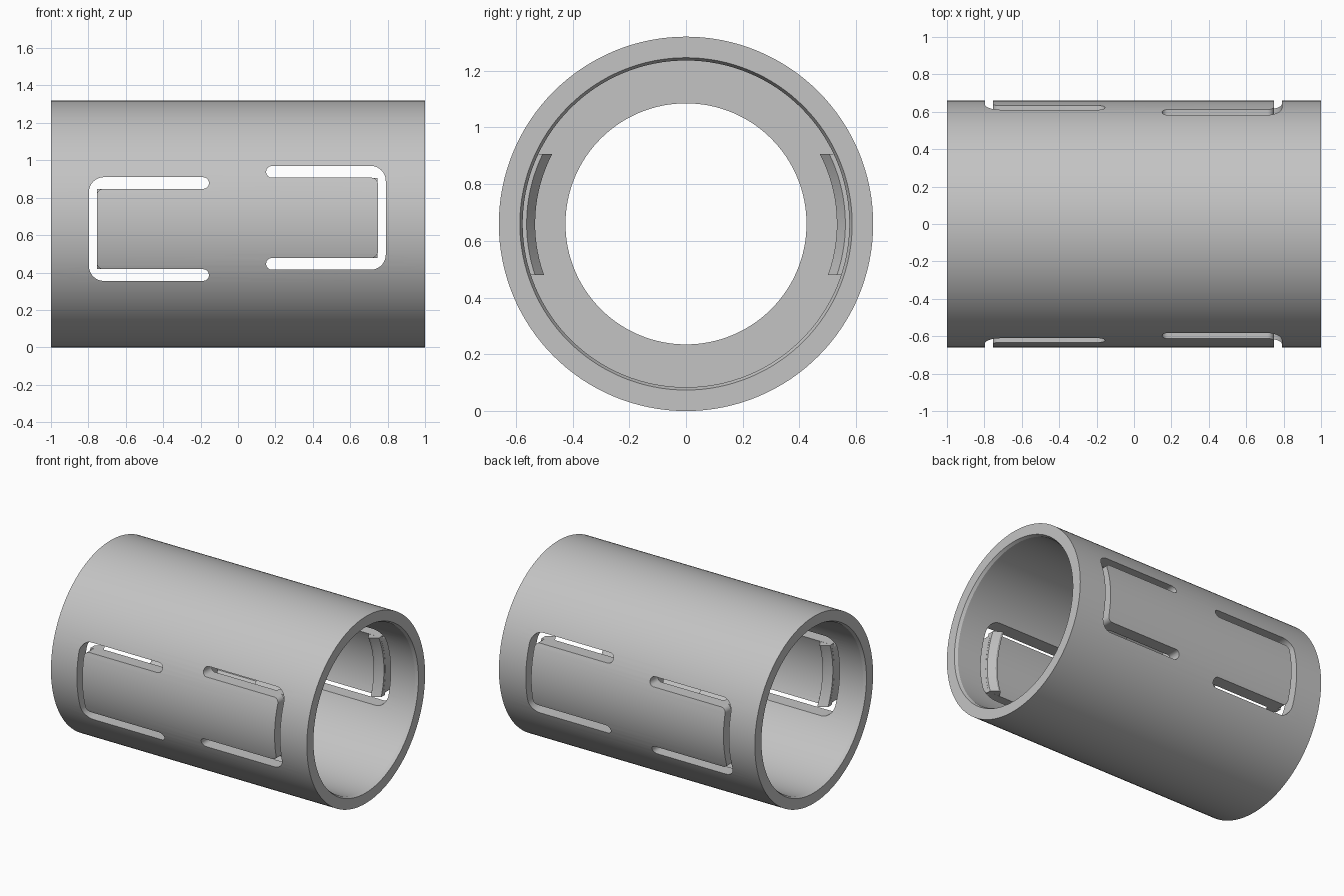
import bpy, bmesh
from math import cos, sin, pi, radians, sqrt

if "Cube" in bpy.data.objects:
    bpy.data.objects.remove(bpy.data.objects["Cube"])

R = 0.66          # outer radius, also the height of the axis
BORE = 0.576
SEGMENTS = 128

grey = bpy.data.materials.new("plain grey")
grey.use_nodes = True
colour = (0.55, 0.55, 0.55, 1)
grey.diffuse_color = colour
grey.node_tree.nodes["Principled BSDF"].inputs["Base Color"].default_value = colour


def make_object(name, bm):
    bmesh.ops.recalc_face_normals(bm, faces=bm.faces)
    mesh = bpy.data.meshes.new(name)
    bm.to_mesh(mesh)
    bm.free()
    mesh.materials.append(grey)
    obj = bpy.data.objects.new(name, mesh)
    bpy.context.collection.objects.link(obj)
    return obj


def skin(bm, rings, closed):
    """Join successive closed rings of vertices with quads."""
    n = len(rings[0])
    last = len(rings) if closed else len(rings) - 1
    for i in range(last):
        a, b = rings[i], rings[(i + 1) % len(rings)]
        for j in range(n):
            k = (j + 1) % n
            bm.faces.new((a[j], a[k], b[k], b[j]))
    if not closed:
        bm.faces.new(rings[0])
        bm.faces.new(rings[-1])


# Sleeve: half profile mirrored, then revolved around x
half = [(1, R), (1, 0.586), (0.98, BORE), (0.11, BORE), (0.11, 0.425)]
profile = half + [(-x, r) for x, r in reversed(half)]
bm = bmesh.new()
rings = []
for i in range(SEGMENTS):
    a = 2 * pi * i / SEGMENTS
    rings.append([bm.verts.new((x, r * cos(a), R + r * sin(a))) for x, r in profile])
skin(bm, rings, True)
sleeve = make_object("sleeve", bm)


def arc(cx, cz, r, start, end, steps=8):
    angles = [radians(start + (end - start) * i / steps) for i in range(steps + 1)]
    return [(cx + r * cos(a), cz + r * sin(a)) for a in angles]


def slot_cutter(side, x0, x1, z0, z1, arm=0.063, wall=0.042):
    """U-shaped slot with rounded ends, running through front and back."""
    h, outer, inner = arm / 2, 0.08, 0.035
    xi = x1 - wall - inner
    outline = (arc(x0 + h, z0 + h, h, 90, 270)
               + arc(x1 - outer, z0 + outer, outer, -90, 0)
               + arc(x1 - outer, z1 - outer, outer, 0, 90)
               + arc(x0 + h, z1 - h, h, 90, 270)
               + arc(xi, z1 - arm - inner, inner, 90, 0)
               + arc(xi, z0 + arm + inner, inner, 0, -90))
    bm = bmesh.new()
    rings = [[bm.verts.new((side * x, y, z)) for x, z in outline] for y in (-1, 1)]
    skin(bm, rings, False)
    cutter = make_object("slot_cutter", bm)
    cutter.hide_render = True
    return cutter


def barb(name, side, front, tip, z0, z1, rows=16):
    """Inward catch on the free end of a tab, following the bore."""
    section = [(tip, 0.60), (tip, 0.562), (tip - 0.045, 0.532),
               (tip - 0.06, 0.532), (tip - 0.09, 0.58), (tip - 0.09, 0.60)]
    bm = bmesh.new()
    rings = []
    for i in range(rows + 1):
        z = z0 + (z1 - z0) * i / rows
        rings.append([bm.verts.new((side * x, front * sqrt(r * r - (z - R) ** 2), z))
                      for x, r in section])
    skin(bm, rings, False)
    return make_object(name, bm)


# Slots and tabs: side, inner end, outer end, bottom, top
parts = [sleeve]
for label, side, x0, x1, z0, z1 in (("left", 1, 0.15, 0.79, 0.415, 0.97),
                                    ("right", -1, 0.155, 0.797, 0.355, 0.91)):
    cutter = slot_cutter(side, x0, x1, z0, z1)
    cut = sleeve.modifiers.new("slot", "BOOLEAN")
    cut.operation = "DIFFERENCE"
    cut.solver = "EXACT"
    cut.object = cutter
    bpy.context.view_layer.objects.active = sleeve
    bpy.ops.object.modifier_apply(modifier=cut.name)
    bpy.data.objects.remove(cutter)
    for end, front in (("front", -1), ("back", 1)):
        parts.append(barb(f"{label}_{end}_tab_catch", side, front,
                          x1 - 0.043, z0 + 0.064, z1 - 0.064))

# Smooth curved surfaces, sharp rims
bpy.ops.object.select_all(action="DESELECT")
for obj in parts:
    obj.select_set(True)
bpy.context.view_layer.objects.active = sleeve
bpy.ops.object.shade_smooth_by_angle(angle=radians(25))
